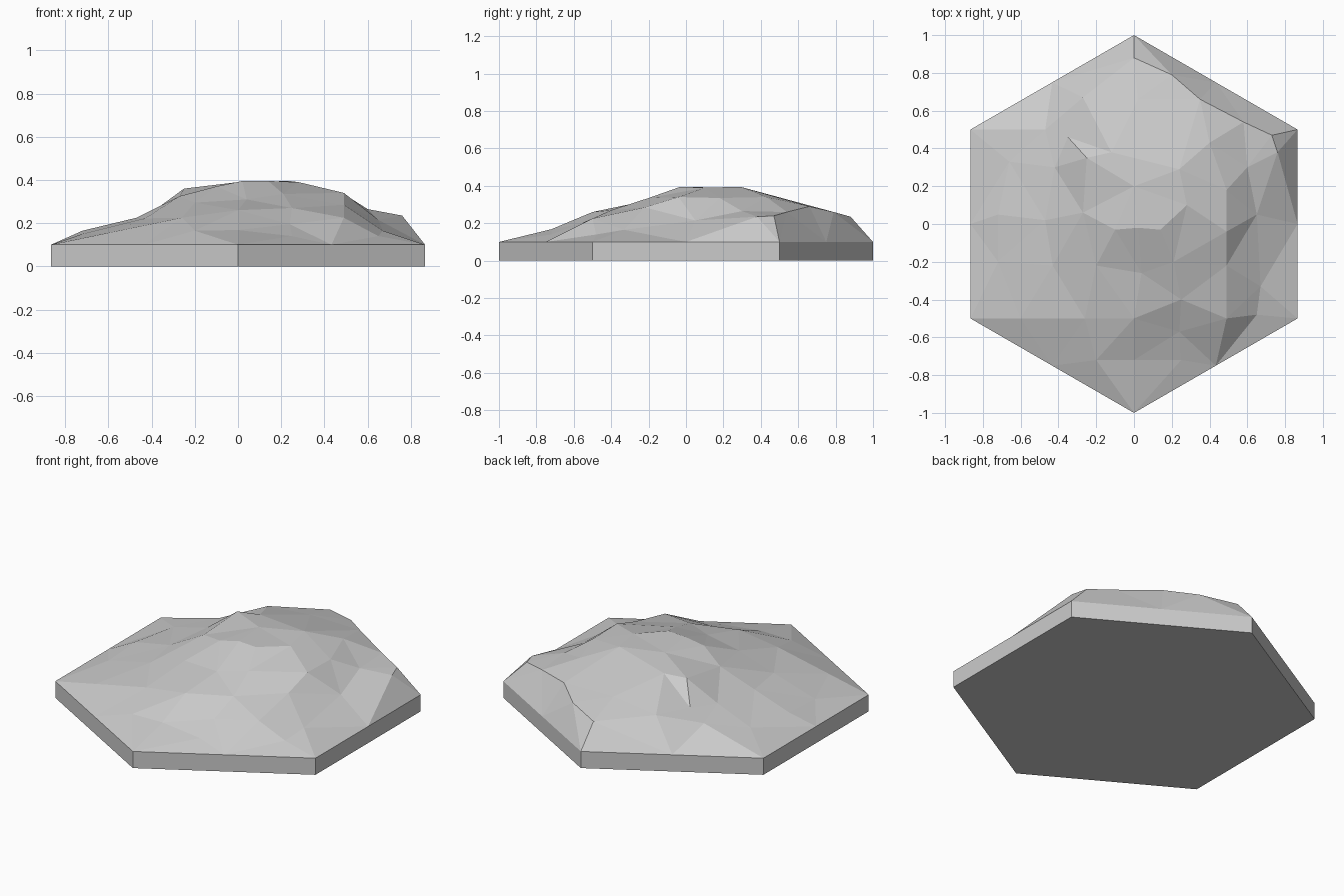
import bpy, math
from mathutils import Vector, geometry

BASE = 0.10   # slab thickness

# slab rim: six corners plus the middle of each side
corners = [Vector((math.cos(math.radians(30 + 60 * i)), math.sin(math.radians(30 + 60 * i)))) for i in range(6)]
rim = []
for i, c in enumerate(corners):
    rim += [c, (c + corners[(i + 1) % 6]) / 2]

# hill: (x, y, height) of the main bends
hill = [
    # front slope
    (-0.20, -0.72, .165), (0, -0.72, .168), (0.25, -0.72, .14),
    (-0.60, -0.50, .155), (-0.26, -0.50, .225), (0, -0.50, .26),
    (0.24, -0.57, .195), (0.49, -0.50, .225), (0.65, -0.48, .14),
    # left slope
    (-0.72, -0.20, .15), (-0.72, 0.05, .165), (-0.66, 0.33, .165),
    (-0.47, 0.02, .225), (-0.43, -0.22, .222), (-0.47, 0.50, .205),
    (-0.42, 0.30, .235), (-0.35, 0.46, .25),
    # middle
    (-0.20, -0.22, .295), (0.04, -0.26, .31), (0.21, -0.20, .335),
    (0.25, -0.40, .27), (0.49, -0.22, .285), (0.67, -0.33, .165),
    (-0.27, 0.06, .325), (-0.25, 0.35, .36), (-0.12, 0.38, .365),
    # summit
    (-0.10, -0.03, .37), (0.02, -0.02, .395), (0.14, -0.03, .395),
    (0.28, 0.10, .39), (0.24, 0.29, .395), (0, 0.20, .39),
    # right shoulder
    (0.49, -0.04, .34), (0.49, 0.18, .335), (0.65, 0.05, .215),
    (0.60, 0.30, .265), (0.40, 0.43, .34),
    # back ridge
    (-0.27, 0.67, .265), (0.02, 0.66, .295), (0, 0.88, .235), (0.20, 0.79, .26),
    (0.35, 0.66, .29), (0.58, 0.54, .26), (0.73, 0.47, .24), (0.76, 0.38, .235),
]

n = len(rim)
flat = rim + [Vector(p[:2]) for p in hill]
ring = [(i, (i + 1) % n) for i in range(n)]
pts, _, tris, _, _, _ = geometry.delaunay_2d_cdt(flat, ring, [], 1, 1e-5)

heights = [BASE] * n + [p[2] for p in hill]
verts = [(p.x, p.y, h) for p, h in zip(pts, heights)]
top_count = len(verts)
verts += [(p.x, p.y, 0) for p in rim]

# hill surface, side walls and underside
faces = [tuple(t) for t in tris]
faces += [(top_count + a, top_count + b, b, a) for a, b in ring]
faces.append(tuple(top_count + i for i in reversed(range(n))))

mesh = bpy.data.meshes.new("hill_tile")
mesh.from_pydata(verts, [], faces)
mesh.validate()
tile = bpy.data.objects.new("hill_tile", mesh)
bpy.context.collection.objects.link(tile)
